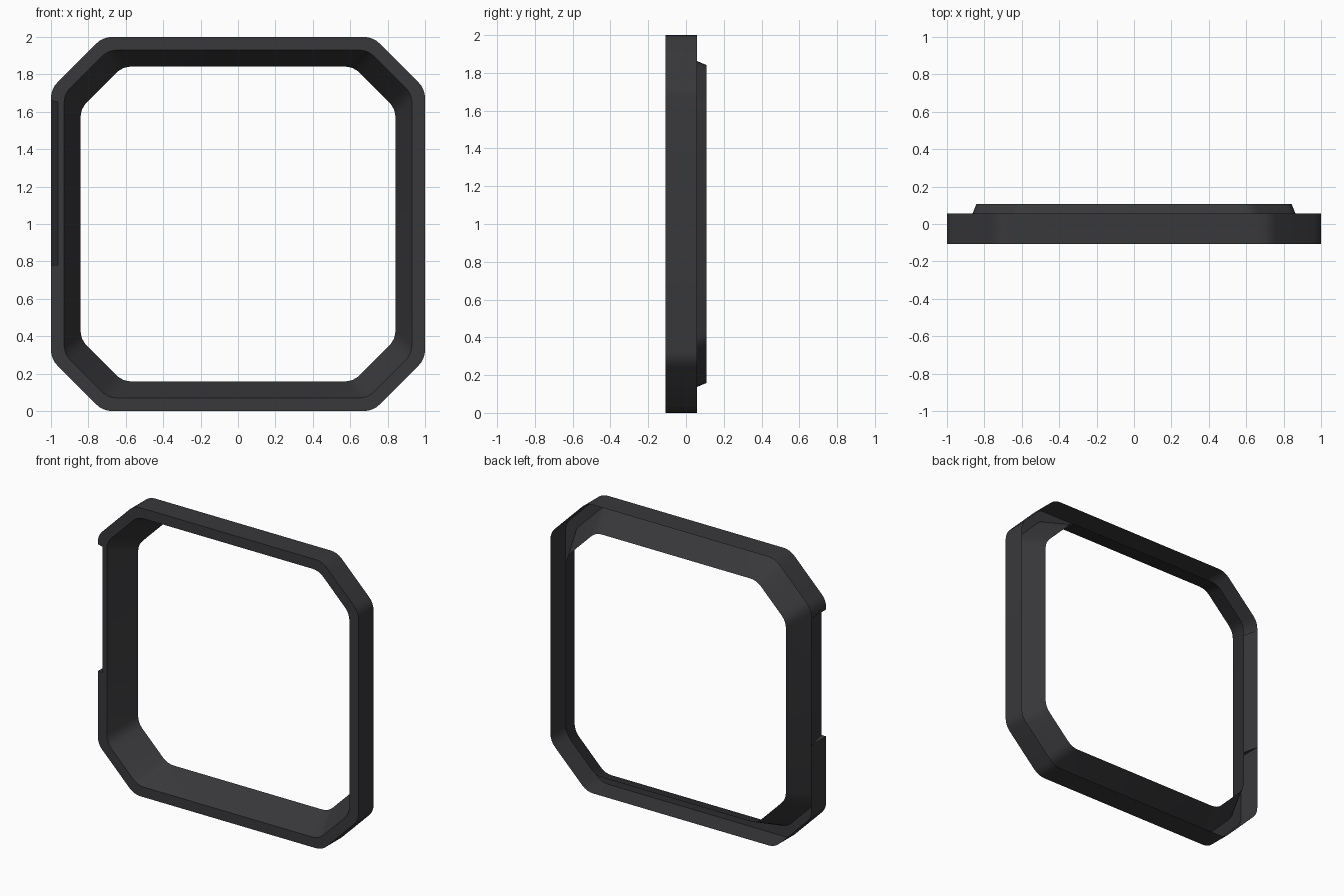
import bpy, bmesh
from mathutils import Vector

if "Cube" in bpy.data.objects:
    bpy.data.objects.remove(bpy.data.objects["Cube"])

NOTCH_TOP, NOTCH_BOTTOM, NOTCH_DEPTH = 0.66, -0.22, 0.037
ROUND, STEPS = 0.05, 4


def outline(half, corner, y, notch=0.0):
    """Chamfered square with rounded corners, plus four points for the side notch."""
    h, c = half, corner
    pts = [Vector(p) for p in ((h, -c), (h, c), (c, h), (-c, h),
                               (-h, c), (-h, -c), (-c, -h), (c, -h))]
    loop = []
    for i, p in enumerate(pts):
        a = p + (pts[i - 1] - p).normalized() * ROUND
        b = p + (pts[(i + 1) % 8] - p).normalized() * ROUND
        for k in range(STEPS + 1):
            t = k / STEPS
            loop.append(a * (1 - t) ** 2 + p * 2 * t * (1 - t) + b * t * t)
        if i == 4:
            top = min(NOTCH_TOP, c - ROUND)
            loop += [Vector(q) for q in ((-h, top), (-h + notch, top),
                                         (-h + notch, NOTCH_BOTTOM), (-h, NOTCH_BOTTOM))]
    return [(q.x, y, q.y + 1) for q in loop]


# Open-backed shell: outer wall, front rim, inner funnel
sections = [
    outline(1.0, 0.722, 0.057),
    outline(1.0, 0.722, -0.108, NOTCH_DEPTH),
    outline(0.93, 0.695, -0.108),
    outline(0.842, 0.617, 0.108),
]
bm = bmesh.new()
rings = [[bm.verts.new(p) for p in s] for s in sections]
for a, b in zip(rings, rings[1:]):
    n = len(a)
    for i in range(n):
        j = (i + 1) % n
        bm.faces.new((a[i], a[j], b[j], b[i]))
bmesh.ops.remove_doubles(bm, verts=bm.verts, dist=1e-4)

mesh = bpy.data.meshes.new("bezel_frame")
bm.to_mesh(mesh)
bm.free()
frame = bpy.data.objects.new("bezel_frame", mesh)
bpy.context.collection.objects.link(frame)

# Dark plastic
mat = bpy.data.materials.new("dark_plastic")
mat.diffuse_color = (0.04, 0.04, 0.044, 1)
mat.use_nodes = True
mat.node_tree.nodes["Principled BSDF"].inputs["Base Color"].default_value = mat.diffuse_color
mesh.materials.append(mat)

bpy.context.view_layer.objects.active = frame
frame.select_set(True)
bpy.ops.object.shade_smooth_by_angle(angle=0.52)
